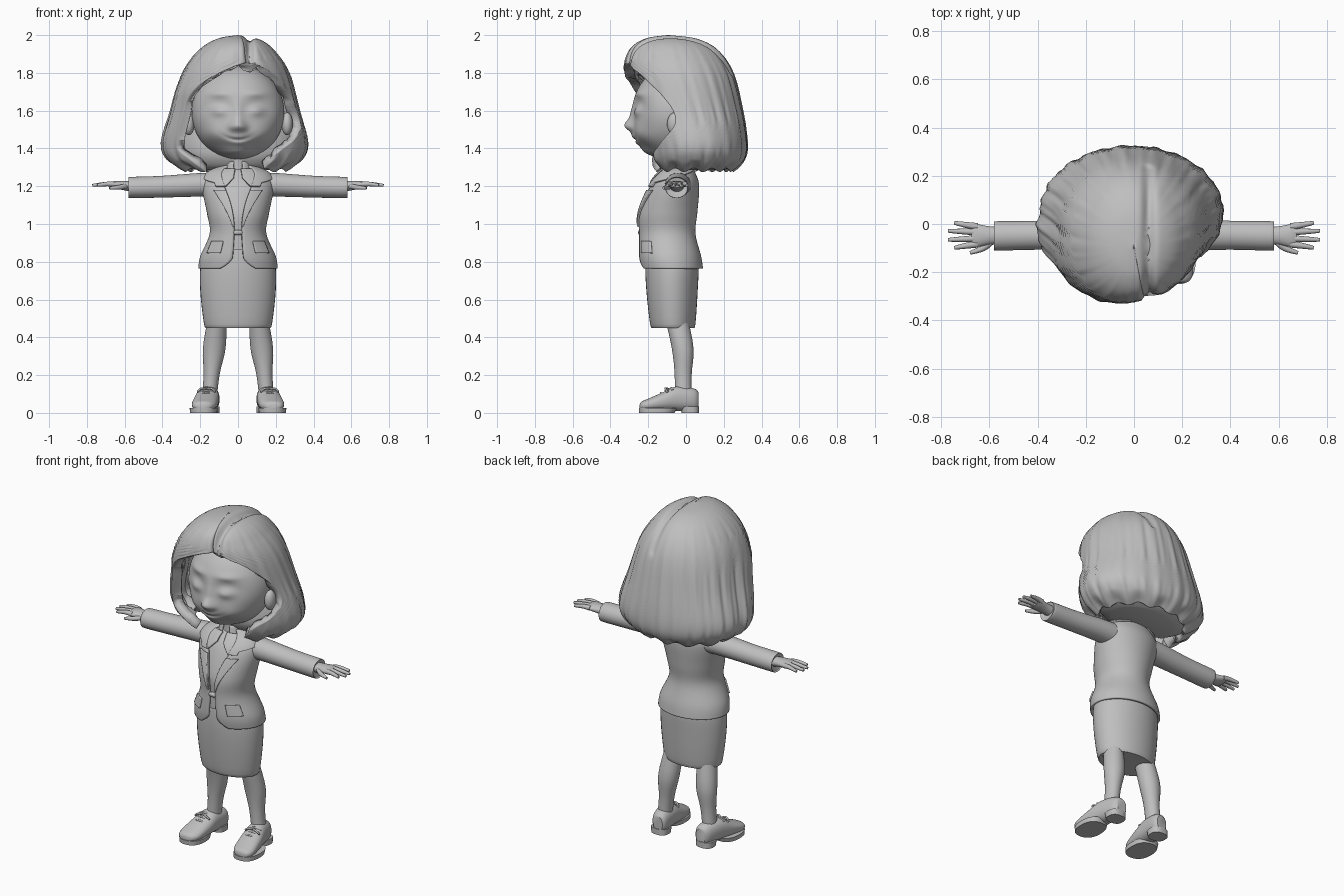
import bpy, bmesh
from math import sin, cos, radians, exp, copysign
from mathutils import Vector

cube = bpy.data.objects.get("Cube")
if cube:
    bpy.data.objects.remove(cube)

GREY = (.52, .52, .52, 1)
clay = bpy.data.materials.new("plain grey")
clay.use_nodes = True
clay.diffuse_color = GREY
clay.node_tree.nodes["Principled BSDF"].inputs["Base Color"].default_value = GREY


def finish(name, data, thickness=0, mirror=False, sharp_angle=40):
    """Link a part and give it material, smooth shading and modifiers."""
    part = bpy.data.objects.new(name, data)
    bpy.context.collection.objects.link(part)
    data.materials.append(clay)
    if part.type == 'MESH':
        bpy.ops.object.select_all(action='DESELECT')
        part.select_set(True)
        bpy.context.view_layer.objects.active = part
        bpy.ops.object.shade_smooth_by_angle(angle=radians(sharp_angle))
    if thickness:
        solid = part.modifiers.new("thickness", 'SOLIDIFY')
        solid.thickness, solid.offset = thickness, -1
    if mirror:
        part.modifiers.new("mirror", 'MIRROR')


def finish_bmesh(name, bm, **options):
    mesh = bpy.data.meshes.new(name)
    bm.to_mesh(mesh)
    bm.free()
    finish(name, mesh, **options)


def ramp(value, low, high):
    return min(1, max(0, (value - low) / (high - low)))


def smooth_rows(rows, steps):
    """Catmull-Rom interpolation between profile rows."""
    result = []
    last = len(rows) - 1
    for i in range(last):
        around = rows[max(i - 1, 0)], rows[i], rows[i + 1], rows[min(i + 2, last)]
        for k in range(steps):
            t = k / steps
            result.append([b + t * ((c - a) + t * ((2*a - 5*b + 4*c - d) + t * (3*(b - c) + d - a))) / 2
                           for a, b, c, d in zip(*around)])
    return result + [list(rows[-1])]


def loft(name, rows, axis='z', centre=lambda t: 0, edges=None, segments=40, steps=4,
         power=2, warp=None, **options):
    """Skin rows of (position, half width, near, far); edges(t) gives the angles of an open sheet."""
    bm = bmesh.new()
    rings = []
    for t, half, near, far in smooth_rows(rows, steps):
        start, end = edges(t) if edges else (0, 360)
        ring = []
        for j in range(segments + 1 if edges else segments):
            angle = radians(start + (end - start) * j / segments)
            s, c = (copysign(abs(f) ** (2 / power), f) for f in (sin(angle), cos(angle)))
            u, v = centre(t) + half * s, (near + far - (far - near) * c) / 2
            point = Vector({'z': (u, v, t), 'x': (t, u, v), 'y': (u, t, v)}[axis])
            ring.append(bm.verts.new(warp(point, angle) if warp else point))
        rings.append(ring)
    for lower, upper in zip(rings, rings[1:]):
        for j in range(segments):
            k = (j + 1) % len(lower)
            bm.faces.new((lower[j], lower[k], upper[k], upper[j]))
    if not edges:
        bm.faces.new(rings[0][::-1])
        bm.faces.new(rings[-1])
    finish_bmesh(name, bm, **options)


def ball(name, centre, size, segments=24, shape=None, **options):
    bm = bmesh.new()
    bmesh.ops.create_uvsphere(bm, u_segments=segments, v_segments=segments, radius=1)
    for vert in bm.verts:
        normal = vert.co.copy()
        vert.co = [c + n * r for c, n, r in zip(centre, normal, size)]
        if shape:
            shape(vert, normal)
    finish_bmesh(name, bm, sharp_angle=80, **options)


def tubes(name, paths, radius, taper=1, **options):
    curve = bpy.data.curves.new(name, 'CURVE')
    curve.dimensions, curve.bevel_depth, curve.bevel_resolution = '3D', radius, 3
    curve.use_fill_caps = True
    for path in paths:
        points = smooth_rows(path, 4)
        spline = curve.splines.new('POLY')
        spline.points.add(len(points) - 1)
        for i, (target, point) in enumerate(zip(spline.points, points)):
            target.co = (*point, 1)
            target.radius = 1 - (1 - taper) * (i / (len(points) - 1)) ** 2
    finish(name, curve, **options)


# Head with modelled face: (push, x, z, width, height)
FEATURES = {
    "nose_tip": (.045, 0, 1.52, .034, .034),
    "nose_bridge": (.012, 0, 1.58, .025, .05),
    "nostril": (.012, .03, 1.51, .02, .02),
    "eye_socket": (-.032, .1, 1.61, .07, .05),
    "eyelid": (.034, .1, 1.6, .045, .032),
    "brow": (.01, .1, 1.69, .06, .02),
    "cheek": (.02, .12, 1.47, .07, .05),
    "lips": (.035, 0, 1.445, .07, .04),
    "chin": (.035, 0, 1.375, .08, .035),
}


def bump(x, z, push, centre_x, centre_z, width, height):
    return push * exp(-((x - centre_x) / width) ** 2 - ((z - centre_z) / height) ** 2)


def sculpt_face(vert, normal):
    if normal.y < 0:
        x, z = abs(vert.co.x), vert.co.z
        push = sum(bump(x, z, *feature) for feature in FEATURES.values())
        smile = bump(x, z - 4 * x * x, -.015, 0, 1.445, .065, .009)
        vert.co.y -= (push + smile) * min(1, -3 * normal.y) - .01 * normal.y


ball("head", (0, -.06, 1.59), (.245, .215, .25), segments=96, shape=sculpt_face)
ball("ears", (.26, -.06, 1.53), (.03, .04, .06), mirror=True)
loft("neck", [(1.2, .07, -.13, .03), (1.3, .058, -.11, .01), (1.45, .065, -.12, .02)])


# Bobbed hair with strand ridges, an off-centre parting and a fuller right sweep
PARTING = 13


def hairline(z):
    reach = .28 - .09 * ramp(z, 1.58, 1.5)
    closing = ramp(z, 1.86, 1.79) ** .5
    left = PARTING + max(20, 62 * exp(-((z - 1.57) / reach) ** 2)) * closing
    right = PARTING - 58 * (1 - ramp(z, 1.58, 1.86) ** 3) + 14 * ramp(z, 1.4, 1.3)
    return left, 360 + right


def strands(point, angle):
    ridges = sin(19 * angle + 2 * point.z) + sin(31 * angle + 5 * point.z) + sin(53 * angle) / 2
    swell = 1 + .007 * ridges * ramp(point.z, 2, 1.8)
    if point.x < 0 and cos(angle) > 0:
        swell += .14 * abs(sin(2 * angle)) * ramp(point.z, 1.95, 1.7)
    groove = .025 * exp(-((point.x - .06) / .022) ** 2) * ramp(point.z, 1.78, 1.82)
    ragged = .01 * sin(13 * angle) * ramp(point.z, 1.34, 1.3)
    forward = ramp(point.y, -.15, -.25)
    return Vector((point.x * swell, point.y * swell + groove * forward, point.z - groove + ragged))


loft("hair", [(1.285, .27, -.17, .25), (1.34, .35, -.21, .31), (1.43, .38, -.23, .325),
              (1.6, .335, -.28, .3), (1.8, .28, -.325, .25), (1.92, .2, -.3, .17),
              (1.98, .11, -.22, .06), (2, .004, -.1, -.09)],
     centre=lambda z: -.01 * ramp(z, 2, 1.9), edges=hairline, segments=160, steps=8,
     warp=strands, thickness=.055)
loft("inner_hair", [(1.285, .2, -.05, .2), (1.31, .27, -.09, .25), (1.38, .31, -.12, .28),
                    (1.5, .31, -.1, .28), (1.7, .26, -.03, .24)], segments=80)

# Jacket, and the sheets that follow its surface
JACKET = [(.765, .21, -.24, .09), (.83, .2, -.25, .08), (.95, .15, -.25, .05),
          (1.06, .165, -.25, .06), (1.2, .19, -.2, .07), (1.27, .16, -.15, .05),
          (1.31, .08, -.1, .03)]


def opening(z):
    return 8 + 18 * ramp(z, .83, .765) ** 2 + 30 * ramp(z, .97, 1.3) ** 2


def overlay(name, low, high, lift, **options):
    rows = [(z, half + lift, near - lift, far + lift)
            for z, half, near, far in smooth_rows(JACKET, 6) if low <= z <= high]
    loft(name, rows, **options)


loft("jacket", JACKET, edges=lambda z: (opening(z), 360 - opening(z)),
     segments=64, steps=6, thickness=.014)
overlay("shirt", .85, 1.3, -.017)
overlay("lapels", .97, 1.19, .009, segments=10, thickness=.012, mirror=True,
        edges=lambda z: (opening(z) - 1, opening(z) + 1 + 21 * ramp(z, .97, 1.19)))
overlay("jacket_collar", 1.2, 1.31, .01, segments=20, thickness=.012, mirror=True,
        edges=lambda z: (opening(z) - 2, opening(z) + 14 + 128 * ramp(z, 1.22, 1.3)))
overlay("shirt_collar", 1.2, 1.3, .006, segments=16, thickness=.012, mirror=True,
        edges=lambda z: (20 - 13 * ramp(z, 1.2, 1.25), 22 + 60 * ramp(z, 1.2, 1.3)))
overlay("pocket_flaps", .84, .91, .008, segments=10, thickness=.012, mirror=True,
        edges=lambda z: (28, 56))
loft("shirt_neckband", [(1.27, .085, -.13, .03), (1.33, .066, -.115, .015)],
     edges=lambda z: (20, 340), thickness=.01)
ball("jacket_button", (0, -.242, .955), (.028, .012, .014))

# Skirt and legs
loft("skirt", [(.45, .165, -.175, .04), (.47, .18, -.19, .05), (.65, .2, -.21, .062),
               (.8, .195, -.215, .065), (.95, .14, -.2, .03)])
loft("legs", [(.03, .04, -.06, .03), (.2, .042, -.06, .03), (.34, .06, -.075, .04),
              (.5, .05, -.11, .01)], centre=lambda z: .16 - z / 10, mirror=True)

# Arms and hands
loft("sleeves", [(.1, .07, 1.14, 1.27), (.2, .067, 1.145, 1.27), (.4, .06, 1.14, 1.255),
                 (.565, .061, 1.137, 1.249), (.575, .055, 1.143, 1.243), (.57, .04, 1.165, 1.225)],
     axis='x', centre=lambda x: -.04 - x / 60, mirror=True)
loft("palms", [(.54, .036, 1.165, 1.225), (.6, .038, 1.178, 1.228), (.65, .047, 1.187, 1.228),
               (.675, .042, 1.193, 1.222)], axis='x', centre=lambda x: -.048, mirror=True)
fingers = [[(.65, spread * .026 - .047, 1.209), (.69, spread * .03 - .047, 1.212),
            (.775 - .015 * spread ** 2, spread * .037 - .047, 1.205)]
           for spread in (-1.4, -.5, .5, 1.4)]
thumb = [(.59, -.07, 1.2), (.625, -.1, 1.195), (.68, -.12, 1.19)]
tubes("fingers", fingers + [thumb], radius=.0145, taper=.5, mirror=True)

# Laced shoes with toes turned out, on soles and heels
loft("shoes", [(.066, .03, .02, .11), (.04, .048, .01, .13), (-.05, .06, .01, .14),
               (-.12, .066, .01, .11), (-.2, .064, .01, .075), (-.235, .045, .015, .06),
               (-.245, .02, .02, .045)],
     axis='y', centre=lambda y: .152 - y / 7, power=2.3, mirror=True)
loft("shoe_soles", [(0, .072, -.248, -.06), (.026, .074, -.25, -.05)],
     centre=lambda z: .182, power=2.4, mirror=True)
loft("shoe_heels", [(0, .052, -.024, .07), (.035, .054, -.03, .07)],
     centre=lambda z: .151, power=2.6, mirror=True)
laces = [[(.135, y, z - .012), (.168, y - .008, z), (.205, y, z - .012)]
         for y, z in ((-.125, .106), (-.1, .118), (-.07, .132))]
bow = [[(.168, -.09, .126), (.168 + side * .025, -.108, .13), (.168 + side * .045, -.1, .112),
        (.168, -.09, .122)] for side in (-1, 1)]
tubes("shoe_laces", laces + bow, radius=.0055, mirror=True)
